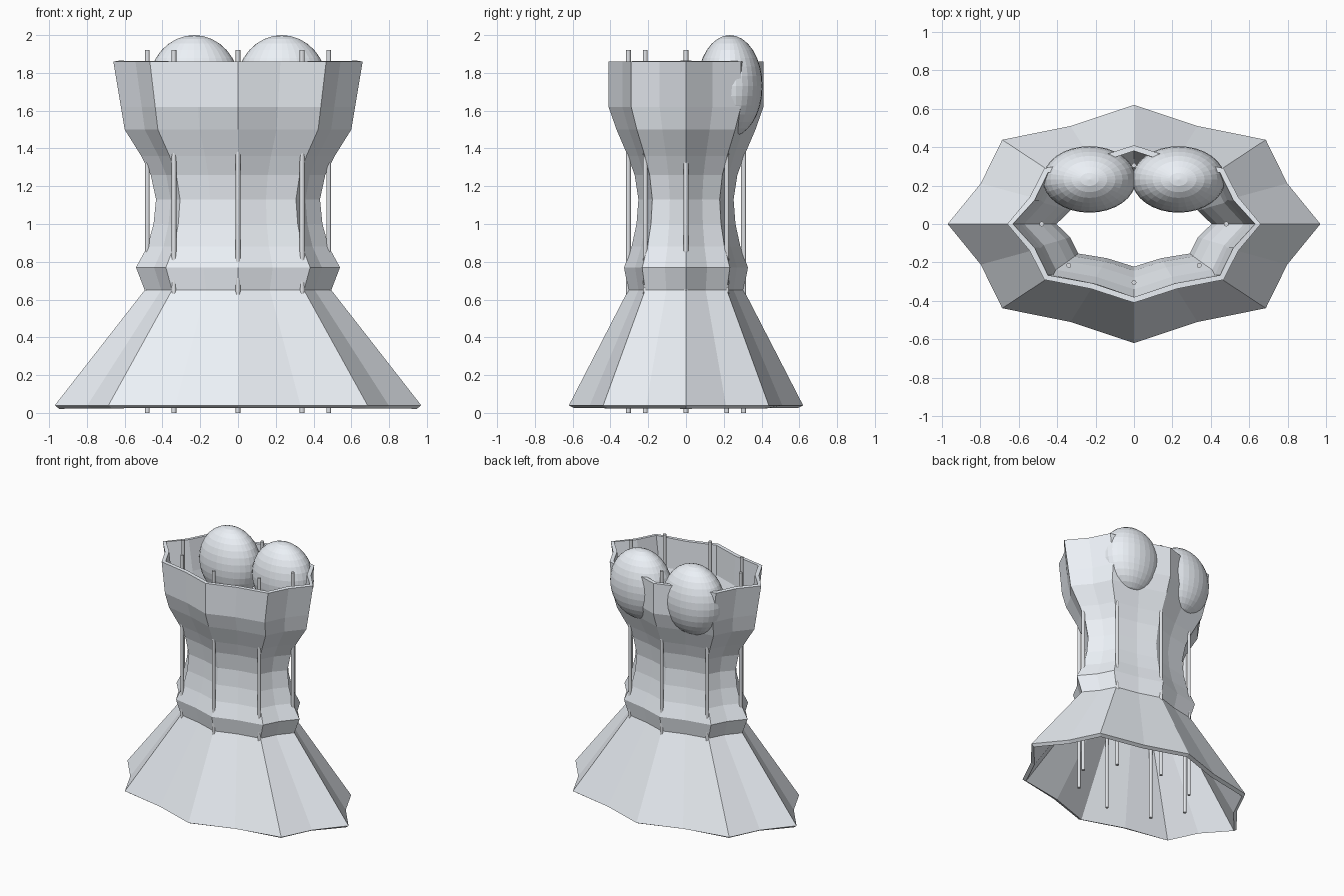
import bpy, bmesh, math

if "Cube" in bpy.data.objects:
    bpy.data.objects.remove(bpy.data.objects["Cube"])

SIDES = 16  # eight seams with a slightly sunken point between each pair

# Bodice and skirt rings: height, half width, half depth
RINGS = [
    (0.04, 0.97, 0.62), (0.65, 0.494, 0.306), (0.77, 0.54, 0.328),
    (0.88, 0.480, 0.288), (1.00, 0.447, 0.262), (1.13, 0.434, 0.252),
    (1.26, 0.462, 0.272), (1.36, 0.512, 0.308), (1.50, 0.60, 0.368),
    (1.62, 0.62, 0.41), (1.86, 0.66, 0.41),
]


def make_material(name, color):
    mat = bpy.data.materials.new(name)
    mat.diffuse_color = (*color, 1)
    mat.use_nodes = True
    mat.node_tree.nodes["Principled BSDF"].inputs["Base Color"].default_value = mat.diffuse_color
    return mat


fabric = make_material("pale_fabric", (0.84, 0.88, 0.93))
steel = make_material("stay_grey", (0.75, 0.77, 0.80))

# Open fluted shell, given thickness towards the inside
bm = bmesh.new()
loops = []
for z, rx, ry in RINGS:
    loop = []
    for i in range(SIDES):
        a = 2 * math.pi * i / SIDES
        k = 0.89 if i % 2 else 1.0
        loop.append(bm.verts.new((rx * k * math.cos(a), ry * k * math.sin(a), z)))
    loops.append(loop)
for low, high in zip(loops, loops[1:]):
    for i in range(SIDES):
        j = (i + 1) % SIDES
        bm.faces.new((low[i], low[j], high[j], high[i]))
mesh = bpy.data.meshes.new("bodice_and_skirt")
bm.to_mesh(mesh)
bm.free()
shell = bpy.data.objects.new("bodice_and_skirt", mesh)
bpy.context.collection.objects.link(shell)
mesh.materials.append(fabric)
wall = shell.modifiers.new("wall", 'SOLIDIFY')
wall.thickness = 0.03
wall.offset = -1

# Eight upright stays, one at each seam
for i in range(8):
    a = math.pi * i / 4
    bpy.ops.mesh.primitive_cylinder_add(
        vertices=12, radius=0.0125, depth=1.92,
        location=(0.48 * math.cos(a), 0.305 * math.sin(a), 0.96))
    stay = bpy.context.object
    stay.name = f"stay_{i + 1}"
    stay.data.materials.append(steel)

# Pair of rounded cups
for side, name in ((-1, "left_cup"), (1, "right_cup")):
    bpy.ops.mesh.primitive_uv_sphere_add(
        segments=32, ring_count=16, radius=1, location=(side * 0.232, 0.232, 1.73))
    cup = bpy.context.object
    cup.name = name
    cup.scale = (0.243, 0.173, 0.27)
    cup.data.materials.append(fabric)
